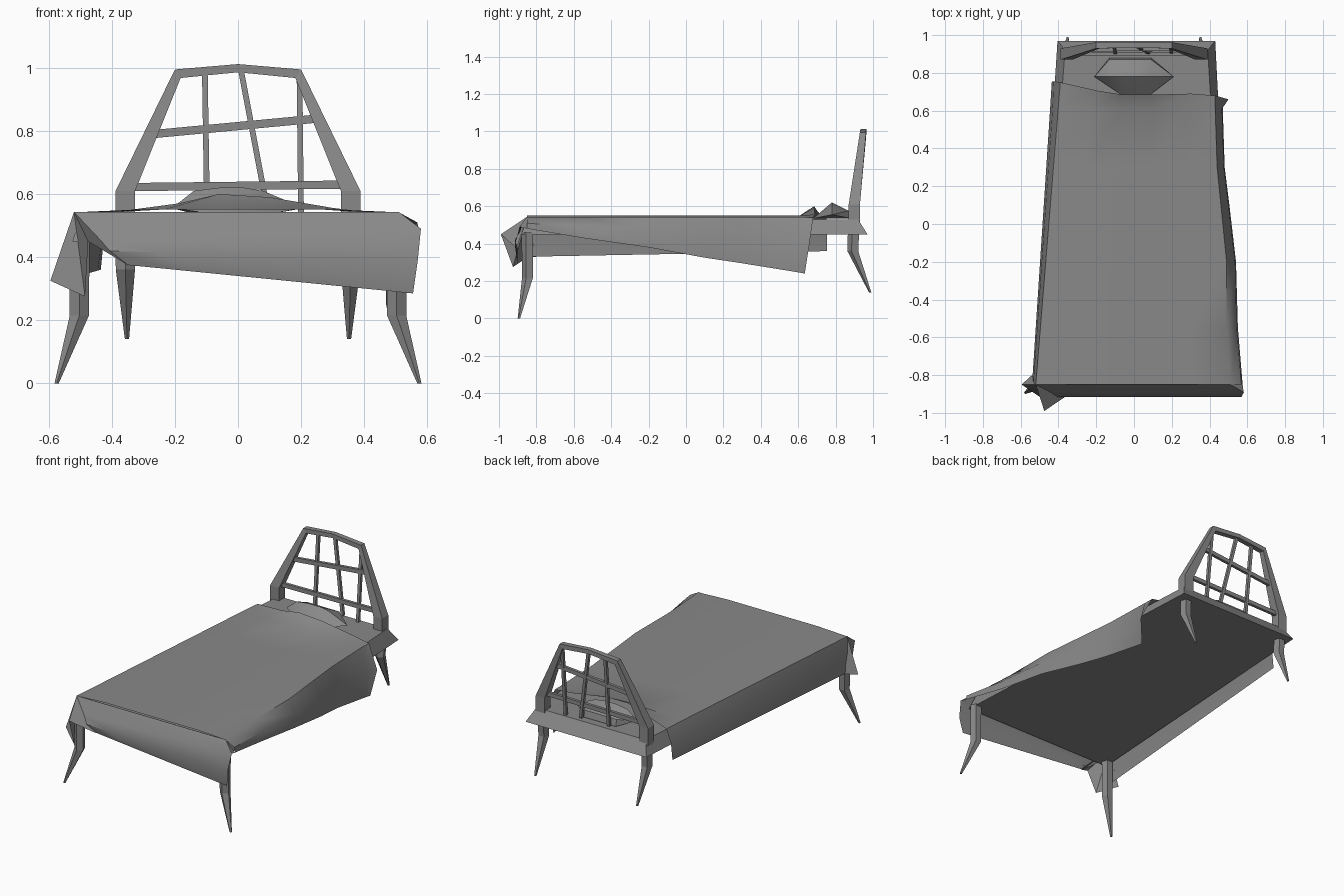
import bpy, bmesh, math
from mathutils import Vector

cube = bpy.data.objects.get("Cube")
if cube:
    bpy.data.objects.remove(cube, do_unlink=True)

GREY = (0.25, 0.25, 0.25, 1)
material = bpy.data.materials.new("plain grey")
material.use_nodes = True
material.diffuse_color = GREY
material.node_tree.nodes["Principled BSDF"].inputs["Base Color"].default_value = GREY


def finish(name, bm, smooth=None, solid=True):
    if solid:
        bmesh.ops.recalc_face_normals(bm, faces=bm.faces[:])
    mesh = bpy.data.meshes.new(name)
    bm.to_mesh(mesh)
    bm.free()
    mesh.materials.append(material)
    obj = bpy.data.objects.new(name, mesh)
    bpy.context.collection.objects.link(obj)
    if smooth:
        bpy.ops.object.select_all(action='DESELECT')
        obj.select_set(True)
        bpy.context.view_layer.objects.active = obj
        bpy.ops.object.shade_smooth_by_angle(angle=math.radians(smooth))
    return obj


def loft(name, rows, closed=True, smooth=None):
    """Skin rows of points; closed rows become capped tubes, open rows a sheet."""
    bm = bmesh.new()
    rings = [[bm.verts.new(p) for p in row] for row in rows]
    count = len(rings[0])
    for a, b in zip(rings, rings[1:]):
        for i in range(count if closed else count - 1):
            j = (i + 1) % count
            bm.faces.new((a[i], a[j], b[j], b[i]))
    if closed:
        bm.faces.new(rings[0])
        bm.faces.new(rings[-1])
    return finish(name, bm, smooth, closed)


def mix(a, b, t):
    return a + (b - a) * t


def head_y(z):
    """Depth of the leaning headboard at a given height."""
    return 0.90 + max(0, z - 0.61) * 0.12


# Tapered mattress base
def rectangle(z, head, foot, left, right, wide):
    return [(-wide, foot, z), (wide, foot, z), (right, head, z), (left, head, z)]


loft("mattress_base", [rectangle(0.45, 0.97, -0.88, -0.405, 0.43, 0.525),
                       rectangle(0.53, 0.92, -0.85, -0.365, 0.39, 0.5)])

# Bent, pointed legs
FRONT_LEG = [(0.503, -0.845, 0.46, 0.034), (0.503, -0.845, 0.215, 0.032), (0.575, -0.893, 0, 0.007)]
BACK_LEG = [(0.357, 0.90, 0.50, 0.034), (0.357, 0.895, 0.36, 0.032), (0.352, 0.985, 0.14, 0.007)]
for label, joints in (("front", FRONT_LEG), ("back", BACK_LEG)):
    for side, s in (("left", 1), ("right", -1)):
        rings = []
        for x, y, z, r in joints:
            angles = [math.tau * i / 5 - math.pi / 2 for i in range(5)]
            rings.append([(s * (x + r * math.cos(a)), y + r * math.sin(a), z) for a in angles])
        loft(f"{label}_{side}_leg", rings)

# Headboard frame: outer and inner outline of one half, then mirrored
HALF = [(0.388, 0.326, 0.50, 0.50), (0.388, 0.326, 0.61, 0.61), (0.20, 0.182, 0.995, 0.968)]
outline = HALF + [(0, 0, 1.012, 0.986)] + [(-o, -i, zo, zi) for o, i, zo, zi in reversed(HALF)]
rings = []
for xo, xi, zo, zi in outline:
    y, d = head_y(zo), 0.03 - max(0, zo - 0.61) * 0.035
    rings.append([(xo, y - d, zo), (xo, y + d, zo), (xi, y + d, zi), (xi, y - d, zi)])
loft("headboard_frame", rings)


# Crooked headboard bars
def bar(name, x1, z1, x2, z2, half):
    along = Vector((x2 - x1, 0, z2 - z1)).normalized()
    across = Vector((-along.z, 0, along.x)) * half
    depth = Vector((0, 0.009, 0))
    rings = []
    for x, z in ((x1, z1), (x2, z2)):
        p = Vector((x, head_y(z), z))
        rings.append([p + across + depth, p + across - depth, p - across - depth, p - across + depth])
    loft(name, rings)


bar("lower_rail", -0.345, 0.622, 0.345, 0.630, 0.013)
bar("upper_rail", -0.27, 0.79, 0.26, 0.84, 0.013)
bar("right_spindle", -0.105, 0.98, -0.098, 0.54, 0.009)
bar("middle_spindle", 0.01, 0.99, 0.095, 0.54, 0.009)
bar("left_spindle", 0.195, 0.975, 0.20, 0.53, 0.009)

# Faceted pillow
bm = bmesh.new()
for x1, x2, y, z in ((-0.06, 0.08, 0.68, 0.535), (-0.21, 0.21, 0.78, 0.555), (-0.14, 0.08, 0.78, 0.61),
                     (-0.06, 0.02, 0.78, 0.62), (-0.13, 0.09, 0.88, 0.535), (-0.13, 0.09, 0.87, 0.575)):
    bm.verts.new((x1, y, z))
    bm.verts.new((x2, y, z))
bmesh.ops.convex_hull(bm, input=bm.verts[:])
finish("pillow", bm, 30)

# Blanket: stations of y, right-hand edge, hem offset and hem height
STATIONS = [(-0.85, 0.51, 0.065, 0.48), (-0.55, 0.49, 0.06, 0.43), (-0.2, 0.49, 0.05, 0.38),
            (0.1, 0.46, 0.045, 0.325), (0.3, 0.44, 0.04, 0.295), (0.61, 0.43, 0.04, 0.245)]
rows = []
for y, edge, out, hem in STATIONS:
    t = (y + 0.85) / 1.6
    left = mix(-0.52, -0.39, t)
    drop = mix(0.02, 0.045, t)
    row = [(left - drop, y, mix(0.33, 0.36, t)), (left - drop * 0.7, y, 0.46)]
    row += [(mix(left, edge, i / 5), y, 0.542 if i in (0, 5) else 0.551) for i in range(6)]
    row += [(edge + out * 0.9, y, mix(0.54, hem, 0.5)), (edge + out, y, hem)]
    rows.append(row)
# Turned-up head edge resting against the pillow
rows.append([(-0.435, 0.755, 0.36), (-0.425, 0.755, 0.46), (-0.39, 0.75, 0.54), (-0.19, 0.705, 0.57),
             (-0.06, 0.685, 0.60), (0.1, 0.685, 0.59), (0.3, 0.69, 0.556), (0.43, 0.68, 0.54),
             (0.50, 0.66, 0.40), (0.47, 0.635, 0.24)])
loft("blanket", rows, closed=False, smooth=40)

# Drape hanging over the foot end
drape = []
for i in range(7):
    t = i / 6
    low = mix(0.375, 0.285, t)
    drape.append([(mix(-0.52, 0.51, t), -0.85, 0.543),
                  (mix(-0.47, 0.58, t), -0.89, mix(0.46, 0.49, t)),
                  (mix(-0.42, 0.57, t), -0.915, mix(0.42, 0.39, t)),
                  (mix(-0.35, 0.555, t), -0.90, low)])
loft("foot_drape", drape, closed=False, smooth=40)

# Folded corner flaps at the foot
bm = bmesh.new()
top, tip, inner, low, outer, back = [bm.verts.new(p) for p in (
    (-0.52, -0.85, 0.543), (-0.475, -0.99, 0.45), (-0.35, -0.905, 0.375),
    (-0.485, -0.925, 0.275), (-0.595, -0.85, 0.325), (-0.54, -0.80, 0.33))]
for face in ((top, tip, inner), (top, low, tip), (top, outer, low), (top, back, outer)):
    bm.faces.new(face)
finish("right_corner_flap", bm, solid=False)

bm = bmesh.new()
bm.faces.new([bm.verts.new(p) for p in (
    (0.51, -0.85, 0.543), (0.58, -0.89, 0.49), (0.575, -0.85, 0.48))])
finish("left_corner_flap", bm, solid=False)
